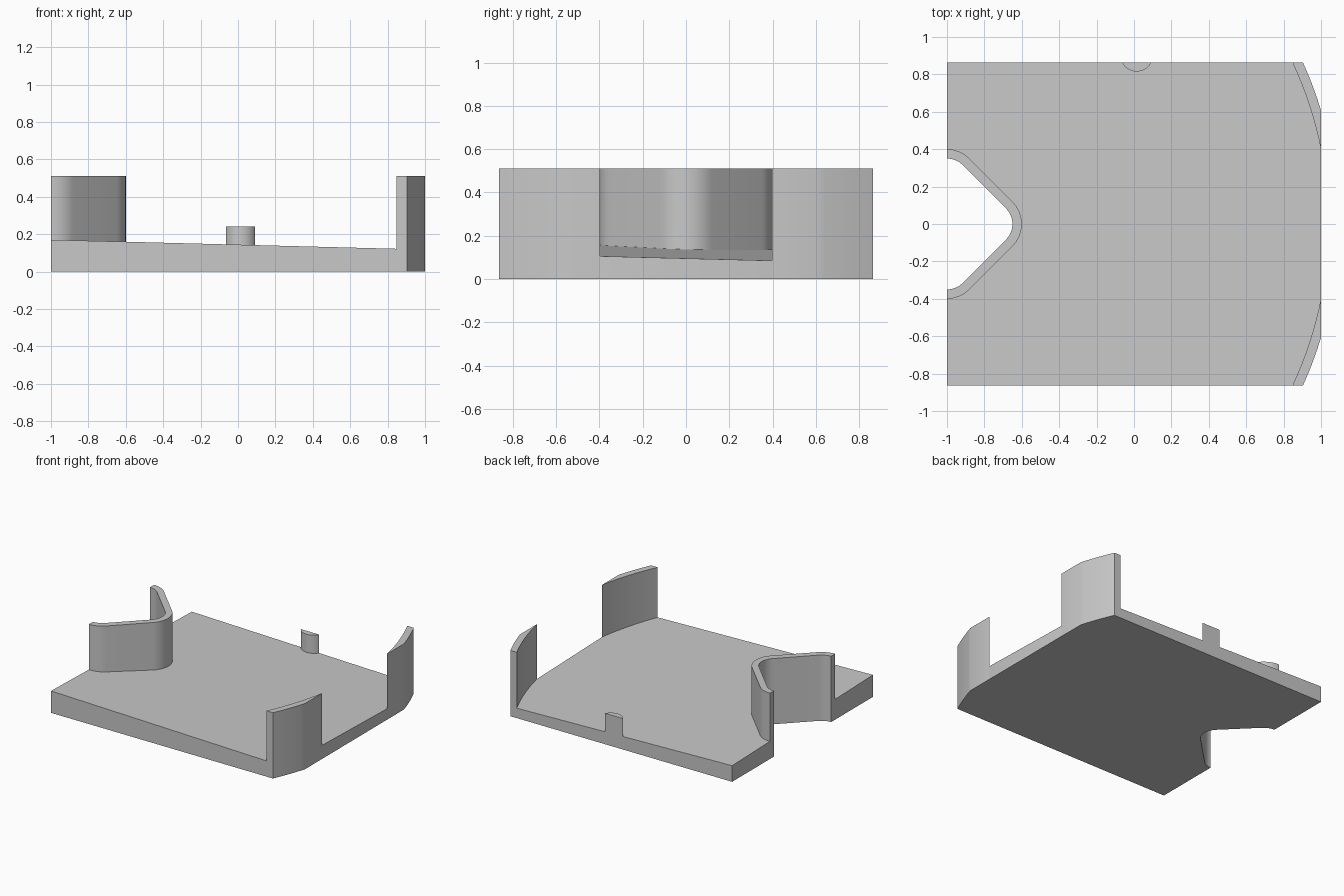
import bpy
import bmesh
from math import sin, cos, asin, acos, pi

old = bpy.data.objects.get("Cube")
if old:
    bpy.data.objects.remove(old, do_unlink=True)

HALF_Y = 0.863       # half depth of the plate
WALL_TOP = 0.51
PEG_TOP = 0.24

grey = bpy.data.materials.new("plain grey")
grey.use_nodes = True
colour = (0.58, 0.58, 0.58, 1)
grey.diffuse_color = colour
grey.node_tree.nodes["Principled BSDF"].inputs["Base Color"].default_value = colour


def arc(cx, cy, r, a0, a1, steps=8):
    """Points on a circle from angle a0 to a1."""
    angles = [a0 + (a1 - a0) * i / steps for i in range(steps + 1)]
    return [(cx + r * cos(a), cy + r * sin(a)) for a in angles]


def mirrored(points):
    """Points reflected front to back, in reverse order."""
    return [(x, -y) for x, y in reversed(points)]


def prism(name, outline, top):
    """Upright solid on the ground; top(x, y) gives its height."""
    bm = bmesh.new()
    low = [bm.verts.new((x, y, 0)) for x, y in outline]
    high = [bm.verts.new((x, y, top(x, y))) for x, y in outline]
    bm.faces.new(low[::-1])
    bm.faces.new(high)
    for i in range(len(low)):
        j = (i + 1) % len(low)
        bm.faces.new((low[i], low[j], high[j], high[i]))
    bmesh.ops.recalc_face_normals(bm, faces=bm.faces)
    mesh = bpy.data.meshes.new(name)
    bm.to_mesh(mesh)
    bm.free()
    mesh.materials.append(grey)
    obj = bpy.data.objects.new(name, mesh)
    bpy.context.collection.objects.link(obj)
    bpy.ops.object.select_all(action='DESELECT')
    obj.select_set(True)
    bpy.context.view_layer.objects.active = obj
    bpy.ops.object.shade_smooth_by_angle()
    return obj


def slope(x, y):
    """Plate surface, falling to the left and to the back."""
    return 0.17 - 0.026 * (x + 1) - 0.026 * (y + HALF_Y)


def vee(radius, shoulder):
    """Rounded V from the back shoulder round the tip to the front shoulder."""
    back = arc(-1, shoulder - radius, radius, pi / 2, pi / 4)
    tip = arc(shoulder - 1 - radius, 0, radius, pi / 4, -pi / 4, 14)
    return back + tip + mirrored(back)


def corner_arc(r):
    """Large arc from the left side of the plate to its back edge."""
    return arc(-1, 0, r, acos(2 / r), asin(HALF_Y / r))


# Outlines shared by neighbouring parts
inner, outer = corner_arc(2.039), corner_arc(2.09)
vee_outer, vee_inner = vee(0.169, 0.4), vee(0.119, 0.35)
peg_r, peg_x, peg_y = 0.086, 0.014, 0.901
dip = asin((peg_y - HALF_Y) / peg_r)
peg = arc(peg_x, peg_y, peg_r, -dip, dip - pi, 14)

# Sloping plate, fitted round the walls and the peg
plate = inner + peg + [(-1, HALF_Y)] + vee_outer + [(-1, -HALF_Y)] + mirrored(inner)
prism("base_plate", plate, slope)

# Curved corner walls
corner = inner + outer[::-1]
prism("back_corner_wall", corner, lambda x, y: WALL_TOP)
prism("front_corner_wall", mirrored(corner), lambda x, y: WALL_TOP)

# V-shaped wall round the notch
prism("notch_wall", vee_outer + vee_inner[::-1], lambda x, y: WALL_TOP)

# Short rounded peg on the back edge
prism("back_peg", peg, lambda x, y: PEG_TOP)
